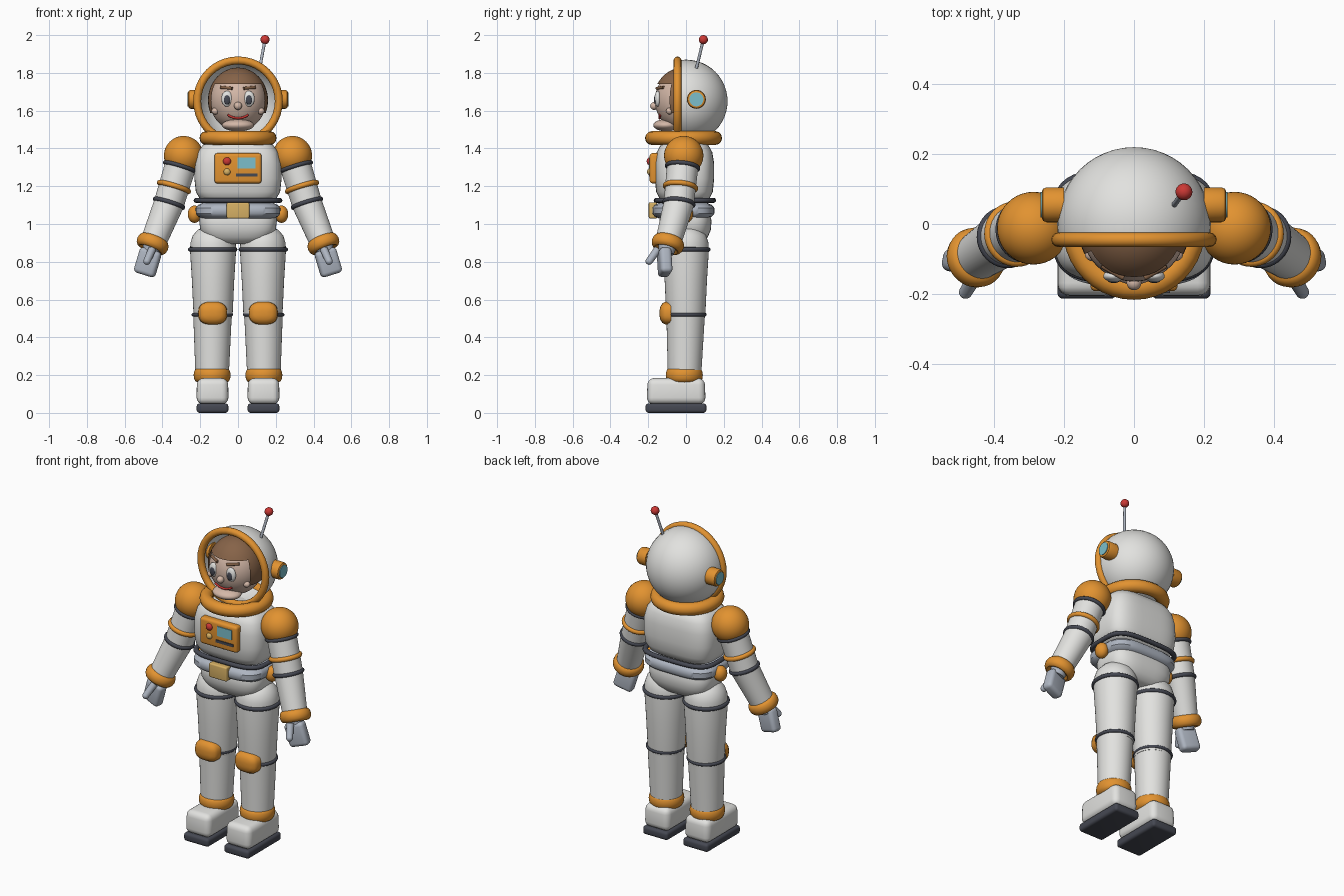
import bpy, bmesh
from math import sin, cos, pi, radians, sqrt, copysign
from mathutils import Vector, Matrix

cube = bpy.data.objects.get("Cube")
if cube:
    bpy.data.objects.remove(cube, do_unlink=True)


def material(name, *rgb):
    m = bpy.data.materials.new(name)
    m.use_nodes = True
    m.diffuse_color = (*rgb, 1)
    m.node_tree.nodes["Principled BSDF"].inputs["Base Color"].default_value = (*rgb, 1)
    return m


WHITE = material("suit white", .76, .76, .74)
ORANGE = material("trim orange", .76, .29, .03)
SLATE = material("dark slate", .06, .065, .085)
GREY = material("blue grey", .42, .46, .53)
BROWN = material("hair brown", .24, .125, .065)
SKIN = material("skin", .66, .48, .39)
RED = material("red", .6, .04, .035)
CYAN = material("screen cyan", .2, .52, .6)
GOLD = material("gold", .68, .44, .13)


def finish(bm, name, mat, matrix):
    bmesh.ops.recalc_face_normals(bm, faces=bm.faces)
    for f in bm.faces:
        f.smooth = True
    for e in bm.edges:
        e.smooth = e.calc_face_angle(0) < radians(40)
    mesh = bpy.data.meshes.new(name)
    bm.to_mesh(mesh)
    bm.free()
    mesh.materials.append(mat)
    ob = bpy.data.objects.new(name, mesh)
    ob.matrix_world = matrix
    bpy.context.collection.objects.link(ob)
    return ob


def place(loc, axis=(0, 0, 1)):
    axis = Vector(axis)
    turn = axis.to_track_quat('Z', 'Y').to_matrix().to_4x4() if axis.xy.length > 1e-6 else Matrix()
    return Matrix.Translation(loc) @ turn


def loft(name, mat, sections, loc=(0, 0, 0), axis=(0, 0, 1), power=2, closed=False, n=40):
    """Stack of superellipse sections (height, radius x, radius y)."""
    bm = bmesh.new()
    rows = []
    for z, rx, ry in sections:
        row = []
        for i in range(n):
            c, s = cos(2 * pi * i / n), sin(2 * pi * i / n)
            row.append(bm.verts.new((rx * copysign(abs(c) ** (2 / power), c),
                                     ry * copysign(abs(s) ** (2 / power), s), z)))
        rows.append(row)
    pairs = list(zip(rows, rows[1:] + rows[:1]))
    for a, b in pairs if closed else pairs[:-1]:
        for i in range(n):
            j = (i + 1) % n
            bm.faces.new((a[i], a[j], b[j], b[i]))
    if not closed:
        bm.faces.new(rows[0])
        bm.faces.new(rows[-1])
    return finish(bm, name, mat, place(loc, axis))


def ring(name, mat, loc, rx, ry, tube, axis=(0, 0, 1), power=2, height=None):
    height = height or tube
    arc = [2 * pi * k / 12 for k in range(12)]
    return loft(name, mat, [(height * sin(a), rx + tube * cos(a), ry + tube * cos(a)) for a in arc],
                loc, axis, power, True)


def rod(name, mat, p, q, r1, r2=None):
    p, q = Vector(p), Vector(q)
    r2 = r2 or r1
    return loft(name, mat, [(0, r1, r1), ((q - p).length, r2, r2)], p, q - p)


def ball(name, mat, loc, radii, axis=(0, 0, 1), keep=None):
    bm = bmesh.new()
    bmesh.ops.create_uvsphere(bm, u_segments=40, v_segments=24, radius=1)
    if keep:
        gone = [f for f in bm.faces if not keep(f.calc_center_median())]
        bmesh.ops.delete(bm, geom=gone, context='FACES')
    bmesh.ops.scale(bm, vec=radii, verts=bm.verts)
    return finish(bm, name, mat, place(loc, axis))


def box(name, mat, loc, size, bevel=0, axis=(0, 0, 1), top=1):
    bm = bmesh.new()
    bmesh.ops.create_cube(bm, size=1)
    bmesh.ops.scale(bm, vec=size, verts=bm.verts)
    for v in bm.verts:
        if v.co.z > 0:
            v.co.x *= top
            v.co.y *= top
    if bevel:
        bmesh.ops.bevel(bm, geom=bm.edges[:], offset=bevel, segments=4, profile=.5, affect='EDGES')
    return finish(bm, name, mat, place(loc, axis))


# Torso, belt and hips
loft("chest", WHITE, [(1.115, .17, .11), (1.13, .2, .13), (1.17, .223, .15), (1.24, .231, .157),
                      (1.32, .229, .157), (1.38, .214, .147), (1.42, .185, .125), (1.435, .14, .09)],
     (0, -.008, 0), power=3.6, n=64)
ring("waist_ring", SLATE, (0, -.006, 1.125), .222, .152, .013, power=3.6)
loft("belt", GREY, [(1.03, .19, .13), (1.04, .212, .152), (1.055, .224, .164), (1.085, .224, .164),
                    (1.1, .212, .152), (1.11, .19, .13)], (0, -.014, 0), power=3.6, n=64)
box("belt_buckle", GOLD, (0, -.175, 1.072), (.12, .045, .085), .008)
loft("pelvis", WHITE, [(.895, .12, .07), (.903, .145, .095), (.93, .175, .118), (.97, .2, .135),
                       (1.02, .206, .138), (1.05, .2, .13)], (0, -.003, 0), power=3.2, n=64)

# Chest control panel
box("control_panel", ORANGE, (0, -.165, 1.295), (.25, .055, .16), .016)
box("panel_screen", CYAN, (.046, -.193, 1.322), (.095, .008, .058))
box("panel_slot", SLATE, (.046, -.193, 1.26), (.115, .008, .016))
ball("red_button", RED, (-.058, -.192, 1.332), (.021, .016, .021))
ball("gold_button", GOLD, (-.058, -.192, 1.276), (.018, .014, .018))

# Collar and open-fronted helmet
ring("neck_collar", ORANGE, (0, -.013, 1.455), .167, .167, .037)
HELMET = Vector((0, 0, 1.65))
ball("helmet_shell", WHITE, HELMET, (.22, .22, .22), (0, 1, 0), lambda c: c.z > -.2)
ring("helmet_rim", ORANGE, (0, -.045, 1.65), .216, .216, .021, (0, 1, 0))
rod("antenna_rod", GREY, (.115, .055, 1.825), (.143, .092, 1.975), .008)
ball("antenna_tip", RED, (.143, .092, 1.976), (.024, .024, .024))

# Head and face
HEAD = Vector((0, -.015, 1.655))
RX, RY, RZ = .15, .15, .162


def on_face(x, z, out=0):
    depth = 1 - (x / RX) ** 2 - ((z - HEAD.z) / RZ) ** 2
    return Vector((x, HEAD.y - RY * sqrt(max(depth, 0)) - out, z))


ball("head", SKIN, HEAD, (RX, RY, RZ))
ball("hair", BROWN, HEAD, (.159, .158, .173), keep=lambda c: c.z > .47 or (c.y > -.38 and c.z > -.4))
ball("chin", SKIN, (0, -.105, 1.523), (.085, .068, .032))
ball("nose", SKIN, on_face(0, 1.625, .006), (.021, .021, .021))
smile = bpy.data.curves.new("smile", 'CURVE')
smile.dimensions = '3D'
smile.bevel_depth = .006
smile.use_fill_caps = True
line = smile.splines.new('POLY')
line.points.add(10)
for i, p in enumerate(line.points):
    x = .011 * (i - 5)
    p.co = (*on_face(x, 1.56 + 6 * x * x, .003), 1)
smile.materials.append(RED)
bpy.context.collection.objects.link(bpy.data.objects.new("smile", smile))

for side, s in (("left", 1), ("right", -1)):
    def at(x, y, z):
        return Vector((s * x, y, z))

    # Face details
    ball(side + "_eye", WHITE, on_face(s * .058, 1.663, -.004), (.03, .017, .042))
    ball(side + "_pupil", SLATE, on_face(s * .058, 1.658, .008), (.017, .008, .026))
    rod(side + "_eyebrow", BROWN, on_face(s * .03, 1.718, .004), on_face(s * .092, 1.724, .004), .008)
    ball(side + "_cheek", SKIN, on_face(s * .12, 1.598), (.02, .018, .018))

    # Helmet earpiece
    loft(side + "_earpiece", ORANGE, [(0, .05, .05), (.05, .05, .05), (.06, .046, .046), (.064, .038, .038)],
         at(.2, .055, 1.66), (s, 0, 0))
    rod(side + "_earpiece_lens", CYAN, at(.26, .055, 1.66), at(.268, .055, 1.66), .037)
    ball(side + "_belt_pouch", ORANGE, at(.23, -.002, 1.052), (.036, .04, .046))

    # Arm
    shoulder, elbow, wrist = at(.288, -.012, 1.362), at(.365, -.038, 1.11), at(.452, -.096, .895)
    upper, lower = elbow - shoulder, wrist - elbow
    ball(side + "_shoulder", ORANGE, shoulder, (.104, .104, .104))
    rod(side + "_upper_arm", WHITE, shoulder, elbow, .084, .08)
    ball(side + "_elbow", WHITE, elbow, (.08, .08, .08))
    rod(side + "_forearm", WHITE, elbow, wrist, .08, .068)
    ring(side + "_upper_arm_ring", SLATE, shoulder + upper * .24, .083, .083, .011, upper)
    ring(side + "_arm_band", ORANGE, shoulder + upper * .66, .08, .08, .014, upper)
    ring(side + "_elbow_ring", SLATE, elbow, .077, .077, .012, upper)
    ring(side + "_wrist_cuff", ORANGE, wrist, .064, .064, .023, lower, height=.034)

    # Gloved hand
    box(side + "_palm", GREY, at(.478, -.113, .798), (.064, .118, .14), .022, (s * .3, .06, -1))
    thumb, tip = at(.455, -.15, .865), at(.482, -.195, .803)
    rod(side + "_thumb", GREY, thumb, tip, .021, .019)
    ball(side + "_thumb_tip", GREY, tip, (.019, .019, .019))
    rod(side + "_hand_base", GREY, wrist, at(.466, -.105, .845), .05, .04)

    # Leg
    loft(side + "_thigh", WHITE, [(.5, .1, .1), (.53, .104, .104), (.7, .112, .112), (.86, .122, .122),
                                  (.9, .12, .12), (.94, .107, .107), (.97, .08, .08), (.985, .045, .045)],
         at(.132, -.001, 0))
    rod(side + "_shin", WHITE, at(.137, -.008, .19), at(.135, -.002, .52), .088, .102)
    ring(side + "_thigh_ring", SLATE, at(.134, -.001, .865), .119, .119, .012)
    ring(side + "_knee_ring", SLATE, at(.136, -.001, .52), .1, .1, .01)
    loft(side + "_knee_pad", ORANGE, [(0, .077, .062), (.03, .075, .06), (.046, .066, .051),
                                      (.056, .046, .034), (.06, .02, .014)],
         at(.134, -.08, .528), (0, -1, 0), power=2.6)
    ring(side + "_ankle_cuff", ORANGE, at(.137, -.009, .2), .078, .078, .02, height=.038)

    # Boot
    box(side + "_boot", WHITE, at(.135, -.052, .115), (.17, .312, .138), .035, top=.97)
    box(side + "_sole", SLATE, at(.135, -.053, .025), (.168, .322, .05), .016)
